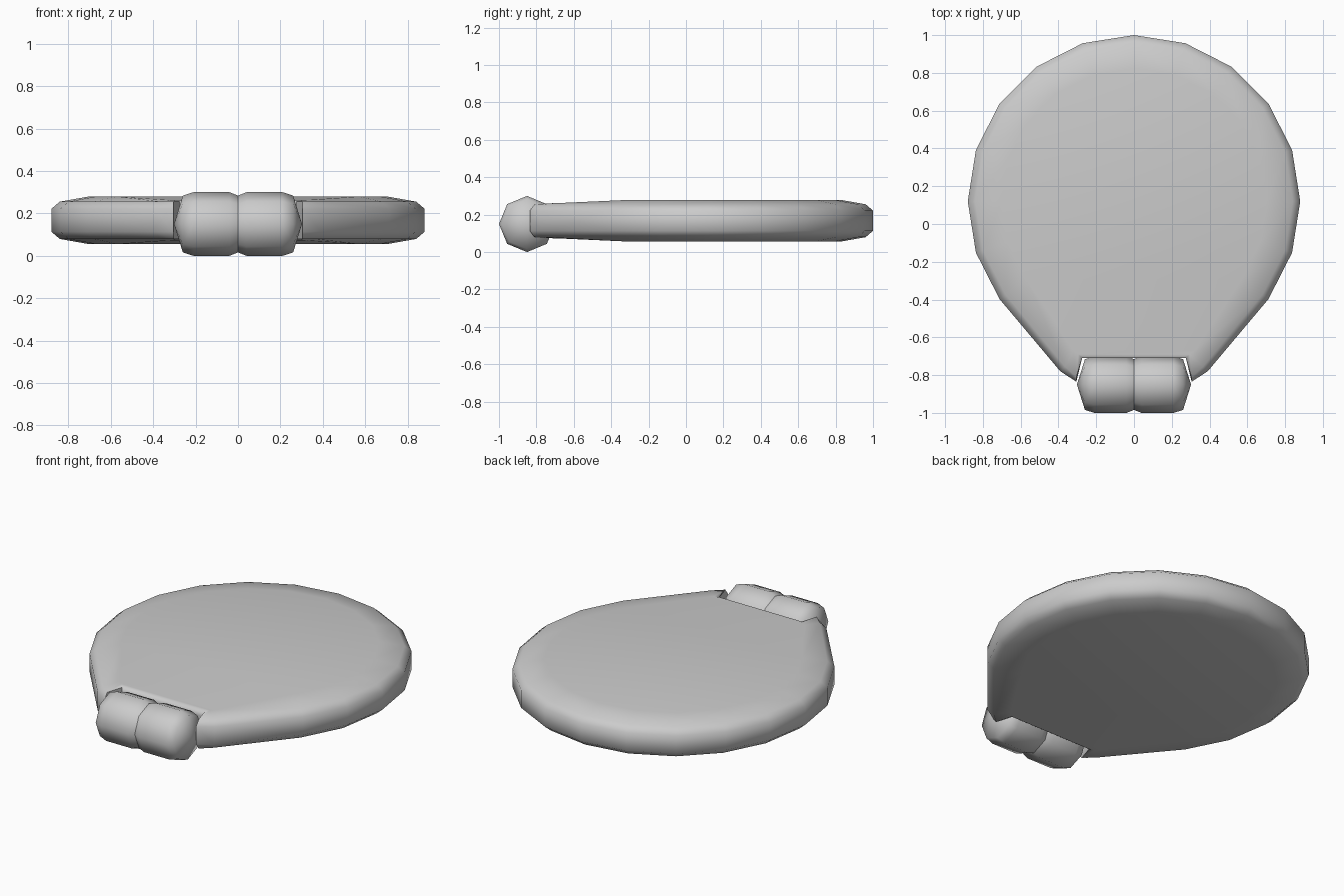
import bpy, bmesh
from math import sin, cos, pi, radians

if "Cube" in bpy.data.objects:
    bpy.data.objects.remove(bpy.data.objects["Cube"])


def finish(name, bm, angle):
    bmesh.ops.recalc_face_normals(bm, faces=bm.faces)
    mesh = bpy.data.meshes.new(name)
    bm.to_mesh(mesh)
    bm.free()
    ob = bpy.data.objects.new(name, mesh)
    bpy.context.collection.objects.link(ob)
    bpy.ops.object.select_all(action='DESELECT')
    ob.select_set(True)
    bpy.context.view_layer.objects.active = ob
    bpy.ops.object.shade_smooth_by_angle(angle=radians(angle))
    return ob


# Rounded lid: right half of each outline ring, from the back round to the notch
CY, R = 0.12, 0.88


def half_ring(scale, tail):
    arc = [(R * scale * sin(i * pi / 10), CY + R * scale * cos(i * pi / 10)) for i in range(8)]
    return arc + tail


outer = half_ring(1.0, [(0.39, -0.78), (0.305, -0.835), (0.275, -0.71)])
middle = half_ring(0.955, [(0.365, -0.755), (0.305, -0.81), (0.275, -0.71)])
inner = half_ring(0.8, [(0.32, -0.67), (0.295, -0.69), (0.27, -0.70)])


def inner_z(i):
    return 0.112 if i < 8 else 0.095


MID = 0.1675
levels = [(inner, -1, None), (middle, -1, 0.088), (outer, -1, 0.054),
          (outer, 1, 0.054), (middle, 1, 0.088), (inner, 1, None)]

bm = bmesh.new()
rings = []
for pts, sign, h in levels:
    z = [MID + sign * (inner_z(i) if h is None else h) for i in range(len(pts))]
    right = [bm.verts.new((x, y, z[i])) for i, (x, y) in enumerate(pts)]
    left = [right[0]] + [bm.verts.new((-x, y, z[i])) for i, (x, y) in enumerate(pts) if i]
    rings.append((right, left))

# Rounded rim and notch wall
for (r0, l0), (r1, l1) in zip(rings, rings[1:]):
    a, b = r0 + l0[:0:-1], r1 + l1[:0:-1]
    n = len(a)
    for i in range(n):
        j = (i + 1) % n
        bm.faces.new((a[i], a[j], b[j], b[i]))

# Top and bottom, bridged left to right
for r, l in (rings[0], rings[-1]):
    bm.faces.new((r[0], r[1], l[1]))
    for i in range(1, len(r) - 1):
        bm.faces.new((r[i], r[i + 1], l[i + 1], l[i]))
finish("lid", bm, 60)


# Hinge barrels: eight-sided lathed profile (x, radius) along x
profile = [(0.0, 0.134), (0.04, 0.15), (0.21, 0.15), (0.26, 0.134)]


def barrel(name, side):
    bm = bmesh.new()
    loops = [[bm.verts.new((side * x, -0.85 + r * cos(k * pi / 4), 0.15 + r * sin(k * pi / 4)))
              for k in range(8)] for x, r in profile]
    for a, b in zip(loops, loops[1:]):
        for k in range(8):
            j = (k + 1) % 8
            bm.faces.new((a[k], a[j], b[j], b[k]))
    tip = bm.verts.new((side * 0.302, -0.85, 0.15))
    for k in range(8):
        bm.faces.new((loops[-1][k], loops[-1][(k + 1) % 8], tip))
    bm.faces.new(loops[0])
    finish(name, bm, 62)


barrel("hinge_barrel_right", 1)
barrel("hinge_barrel_left", -1)
